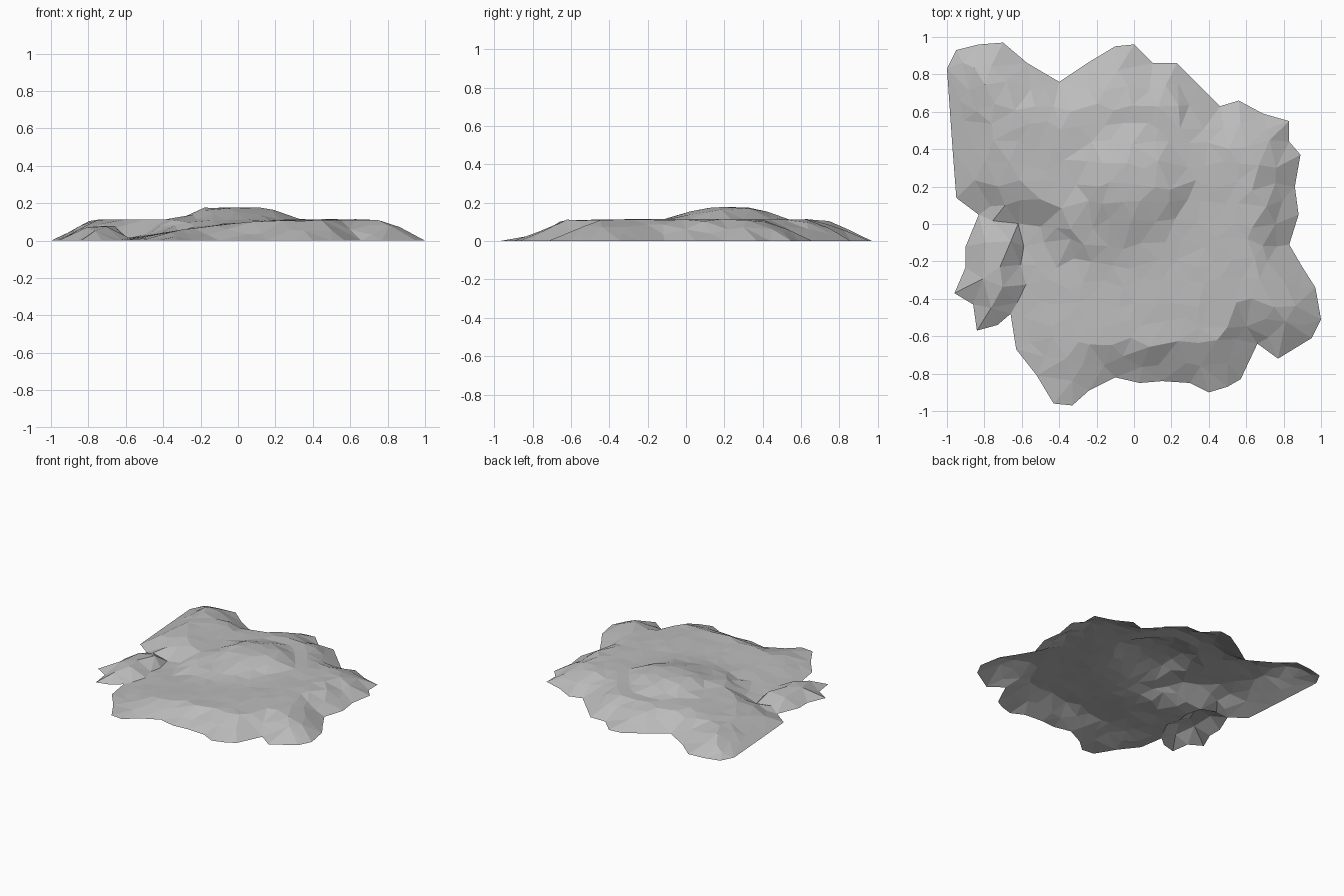
import bpy
import bmesh
import random
from mathutils import Vector
from mathutils.geometry import intersect_point_line, delaunay_2d_cdt

random.seed(4)
if "Cube" in bpy.data.objects:
    bpy.data.objects.remove(bpy.data.objects["Cube"], do_unlink=True)

# Foot of the rock, anticlockwise from the back left corner
FOOT = [Vector(p) for p in reversed([
    (-1, .83), (-.95, .93), (-.83, .96), (-.7, .97), (-.57, .86), (-.4, .76),
    (-.25, .86), (-.1, .95), (0, .96), (.1, .86), (.23, .86), (.35, .74),
    (.46, .63), (.56, .66), (.69, .59), (.83, .55), (.83, .44), (.89, .37),
    (.86, .2), (.88, .05), (.83, -.11), (.9, -.23), (.97, -.34), (1, -.51),
    (.95, -.61), (.77, -.72), (.66, -.64), (.57, -.83), (.5, -.87), (.4, -.9),
    (.3, -.85), (.15, -.84), (.03, -.85), (-.1, -.82), (-.24, -.89),
    (-.33, -.97), (-.43, -.96), (-.52, -.81), (-.63, -.67), (-.66, -.48),
    (-.73, -.54), (-.84, -.57), (-.86, -.43), (-.96, -.37), (-.9, -.23),
    (-.9, -.12), (-.83, .05), (-.95, .14), (-.97, .4)])]
EDGES = list(zip(FOOT, FOOT[1:] + FOOT[:1]))

PLATEAU, SUMMIT, SPUR = .115, .178, .08
STEP_LINE = [(-.75, .08), (-.55, .02), (-.25, -.22), (.12, -.25), (.3, -.16)]
RAMP = [(-.6, .015), (-.45, .035), (-.3, .06), (-.1, .09), (.1, .105), (.3, PLATEAU)]


def clamp(v):
    return max(0, min(1, v))


def mix(a, b, t):
    return a + (b - a) * t


def along(table, x):
    """Linear interpolation in a table of (x, value) pairs."""
    for (x0, v0), (x1, v1) in zip(table, table[1:]):
        if x < x1:
            return mix(v0, v1, clamp((x - x0) / (x1 - x0)))
    return table[-1][1]


def foot_distance(p):
    best = 9
    for a, b in EDGES:
        q, t = intersect_point_line(p, a, b)
        best = min(best, (p - mix(a, b, clamp(t))).length)
    return best


def inside(p):
    odd = False
    for a, b in EDGES:
        if (a.y > p.y) != (b.y > p.y):
            odd ^= p.x < mix(a.x, b.x, (p.y - a.y) / (b.y - a.y))
    return odd


def height(p):
    # Low ramp at the front, stepping up to the plateau
    low = SPUR if p.x < -.64 else along(RAMP, p.x)
    top = mix(low, PLATEAU, clamp((p.y - along(STEP_LINE, p.x)) / .13))
    # Summit with a flat crown
    reach = Vector(((p.x + .01) / .31, (p.y - .22) / .28)).length
    top += (SUMMIT - PLATEAU) * clamp((1 - reach) / .42)
    # Sloping flank down to the foot
    width = .11 if p.x < -.64 and p.y < 0 else .2
    rise = clamp(foot_distance(p) / width * random.uniform(.85, 1.1))
    return top * rise - random.uniform(0, .006) * rise


# Scattered points inside the foot, joined into irregular facets
points = list(FOOT)
SPACING = .105
for row in range(-9, 10):
    for col in range(-9, 10):
        p = Vector((col + row % 2 / 2, row)) * SPACING
        p += Vector((random.uniform(-.03, .03), random.uniform(-.03, .03)))
        if inside(p) and foot_distance(p) > .055:
            points.append(p)
n = len(FOOT)
loop = [(i, (i + 1) % n) for i in range(n)]
flat, _, tris, *_ = delaunay_2d_cdt(points, loop, [list(range(n))], 1, 1e-5)

bm = bmesh.new()
verts = [bm.verts.new((p.x, p.y, 0 if i < n else height(p))) for i, p in enumerate(flat)]
for tri in tris:
    bm.faces.new([verts[i] for i in tri])
bm.normal_update()
for face in bm.faces:
    if face.normal.z < 0:
        face.normal_flip()
mesh = bpy.data.meshes.new("rock_slab")
bm.to_mesh(mesh)
bm.free()

# Stone colour
stone = bpy.data.materials.new("grey_stone")
stone.use_nodes = True
grey = (.5, .5, .5, 1)
stone.diffuse_color = grey
stone.node_tree.nodes["Principled BSDF"].inputs["Base Color"].default_value = grey
mesh.materials.append(stone)
rock = bpy.data.objects.new("rock_slab", mesh)
bpy.context.collection.objects.link(rock)
